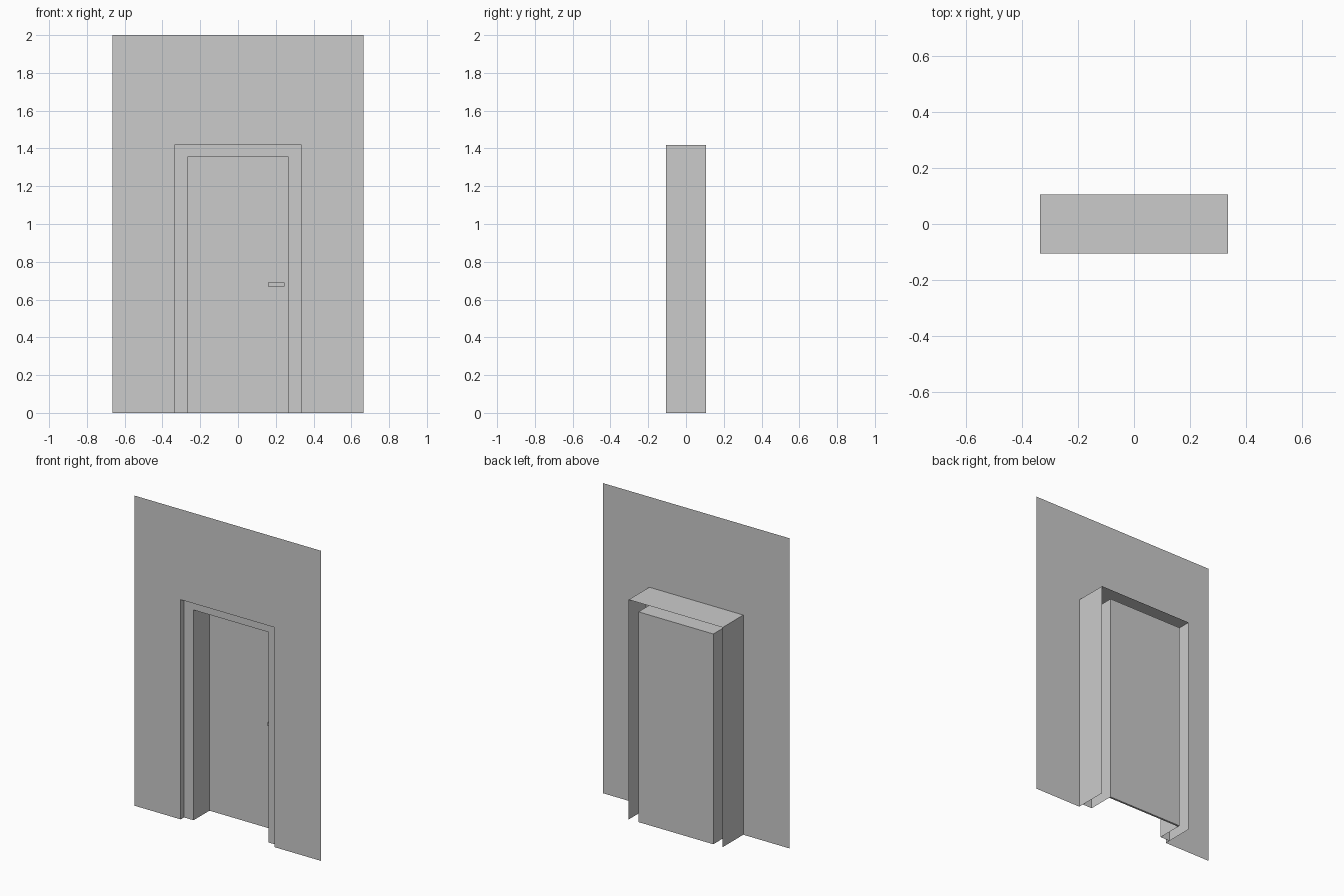
import bpy, bmesh

if "Cube" in bpy.data.objects:
    bpy.data.objects.remove(bpy.data.objects["Cube"])

FRONT, BACK = -0.105, 0.105      # wall plane and rear edge of the opening
FRAME_Y, DOOR_Y = -0.072, 0.09   # frame face and door face


def arch_sheet(name, rings):
    """Thin sheet lofted through arch outlines given as (half_width, height, y)."""
    bm = bmesh.new()
    rows = [[bm.verts.new(p) for p in ((-w, y, 0), (-w, y, h), (w, y, h), (w, y, 0))]
            for w, h, y in rings]
    for a, b in zip(rows, rows[1:]):
        for i in range(3):
            bm.faces.new((a[i], a[i + 1], b[i + 1], b[i]))
    # face the visible front / inside of the opening
    bm.normal_update()
    f = bm.faces[:][0] if not hasattr(bm.faces, "ensure_lookup_table") else None
    bm.faces.ensure_lookup_table()
    f = bm.faces[0]
    if f.normal.y > 0.5 or f.normal.x < -0.5:
        bmesh.ops.reverse_faces(bm, faces=bm.faces[:])
    return finish(name, bm)


def box(name, lo, hi):
    bm = bmesh.new()
    bmesh.ops.create_cube(bm, size=1)
    for v in bm.verts:
        v.co = [(a + b) / 2 + c * (b - a) for a, b, c in zip(lo, hi, v.co)]
    return finish(name, bm)


def finish(name, bm):
    mesh = bpy.data.meshes.new(name)
    bm.to_mesh(mesh)
    bm.free()
    obj = bpy.data.objects.new(name, mesh)
    bpy.context.collection.objects.link(obj)
    return obj


# Flat wall with the doorway cut out
arch_sheet("wall", [(0.665, 2.0, FRONT), (0.335, 1.417, FRONT)])
# Lining of the opening, full depth
arch_sheet("opening_lining", [(0.335, 1.417, FRONT), (0.335, 1.417, BACK)])
# Recessed frame face with the deep jamb behind it
arch_sheet("door_frame", [(0.335, 1.417, FRAME_Y), (0.267, 1.356, FRAME_Y),
                          (0.267, 1.356, DOOR_Y)])
# Door leaf and lever handle
box("door", (-0.267, DOOR_Y, 0), (0.267, 0.103, 1.356))
box("handle", (0.16, 0.07, 0.67), (0.245, DOOR_Y, 0.69))
